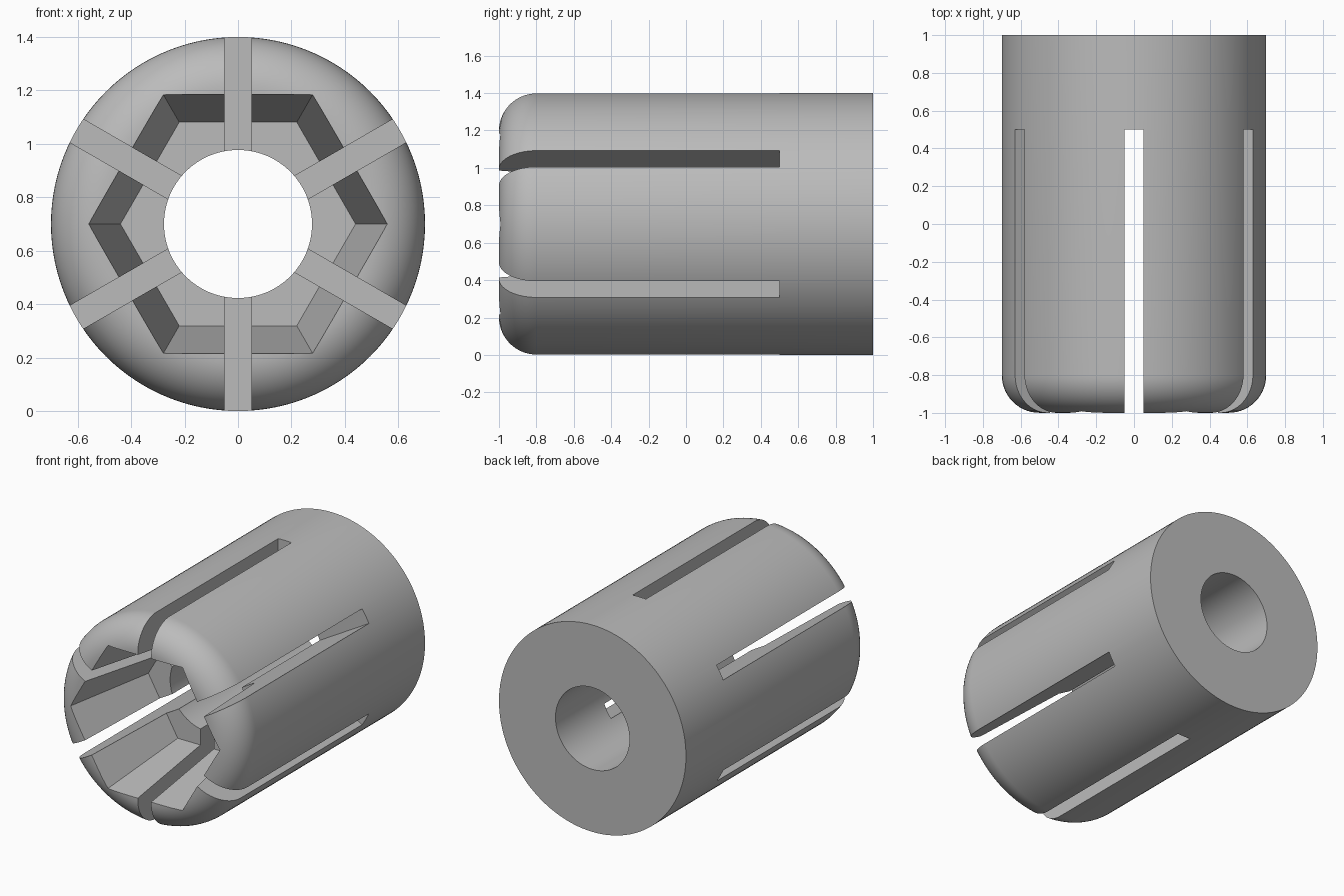
import bpy
import bmesh
from math import cos, sin, pi, radians
from mathutils import Matrix, Vector

old = bpy.data.objects.get("Cube")
if old:
    bpy.data.objects.remove(old, do_unlink=True)

RADIUS, BORE, FILLET = 0.7, 0.277, 0.2
FRONT, BACK = -1.0, 1.0
SLOT_END, SLOT_WIDTH = 0.5, 0.1
SOCKET_FLOOR = -0.33
HEX_FRONT, HEX_FLOOR = 0.56, 0.44
AXIS = Vector((0, 0, RADIUS))


def add_object(name, bm):
    bmesh.ops.recalc_face_normals(bm, faces=bm.faces)
    mesh = bpy.data.meshes.new(name)
    bm.to_mesh(mesh)
    bm.free()
    obj = bpy.data.objects.new(name, mesh)
    bpy.context.collection.objects.link(obj)
    return obj


def lathe(name, profile, sides, tube):
    """Turn (radius, y) points about the long axis; a tube closes on itself, else ends are capped."""
    bm = bmesh.new()
    rings = []
    for r, y in profile:
        angles = [2 * pi * i / sides for i in range(sides)]
        rings.append([bm.verts.new(AXIS + Vector((r * cos(a), y, r * sin(a)))) for a in angles])
    pairs = list(zip(rings, rings[1:]))
    if tube:
        pairs.append((rings[-1], rings[0]))
    else:
        bm.faces.new(rings[0])
        bm.faces.new(rings[-1])
    for a, b in pairs:
        for i in range(sides):
            j = (i + 1) % sides
            bm.faces.new((a[i], a[j], b[j], b[i]))
    return add_object(name, bm)


def slot_bar(name, angle):
    """Flat bar across the full diameter, running in from the front."""
    bm = bmesh.new()
    start = FRONT - 0.3
    size = Matrix.Diagonal((2, SLOT_END - start, SLOT_WIDTH, 1))
    place = Matrix.Translation(AXIS + Vector((0, (start + SLOT_END) / 2, 0)))
    bmesh.ops.create_cube(bm, size=1, matrix=place @ Matrix.Rotation(angle, 4, 'Y') @ size)
    return add_object(name, bm)


# Sleeve body with rounded front rim and round bore
steps = 14
profile = [(BORE, BACK), (RADIUS, BACK)]
for i in range(steps + 1):
    a = pi / 2 * i / steps
    profile.append((RADIUS - FILLET + FILLET * cos(a), FRONT + FILLET - FILLET * sin(a)))
profile.append((BORE, FRONT))
body = lathe("slotted_sleeve", profile, 120, True)

# Tapered six-sided socket in the front
slope = (HEX_FRONT - HEX_FLOOR) / (SOCKET_FLOOR - FRONT)
socket = [(HEX_FRONT + 0.2 * slope, FRONT - 0.2), (HEX_FLOOR, SOCKET_FLOOR)]
cutters = [lathe("socket_cutter", socket, 6, False)]

# Three crossing bars give six slots
for k, degrees in enumerate((30, 90, 150)):
    cutters.append(slot_bar(f"slot_cutter_{k + 1}", radians(degrees)))

bpy.ops.object.select_all(action='DESELECT')
bpy.context.view_layer.objects.active = body
body.select_set(True)
for cutter in cutters:
    cutter.hide_render = True
    mod = body.modifiers.new(cutter.name, 'BOOLEAN')
    mod.operation = 'DIFFERENCE'
    mod.solver = 'EXACT'
    mod.object = cutter
    bpy.ops.object.modifier_apply(modifier=mod.name)
    bpy.data.objects.remove(cutter, do_unlink=True)

# Plain grey material
grey = bpy.data.materials.new("plain_grey")
grey.use_nodes = True
colour = (0.5, 0.5, 0.5, 1)
grey.diffuse_color = colour
grey.node_tree.nodes["Principled BSDF"].inputs["Base Color"].default_value = colour
body.data.materials.clear()
body.data.materials.append(grey)

bpy.ops.object.shade_smooth_by_angle(angle=radians(30))
